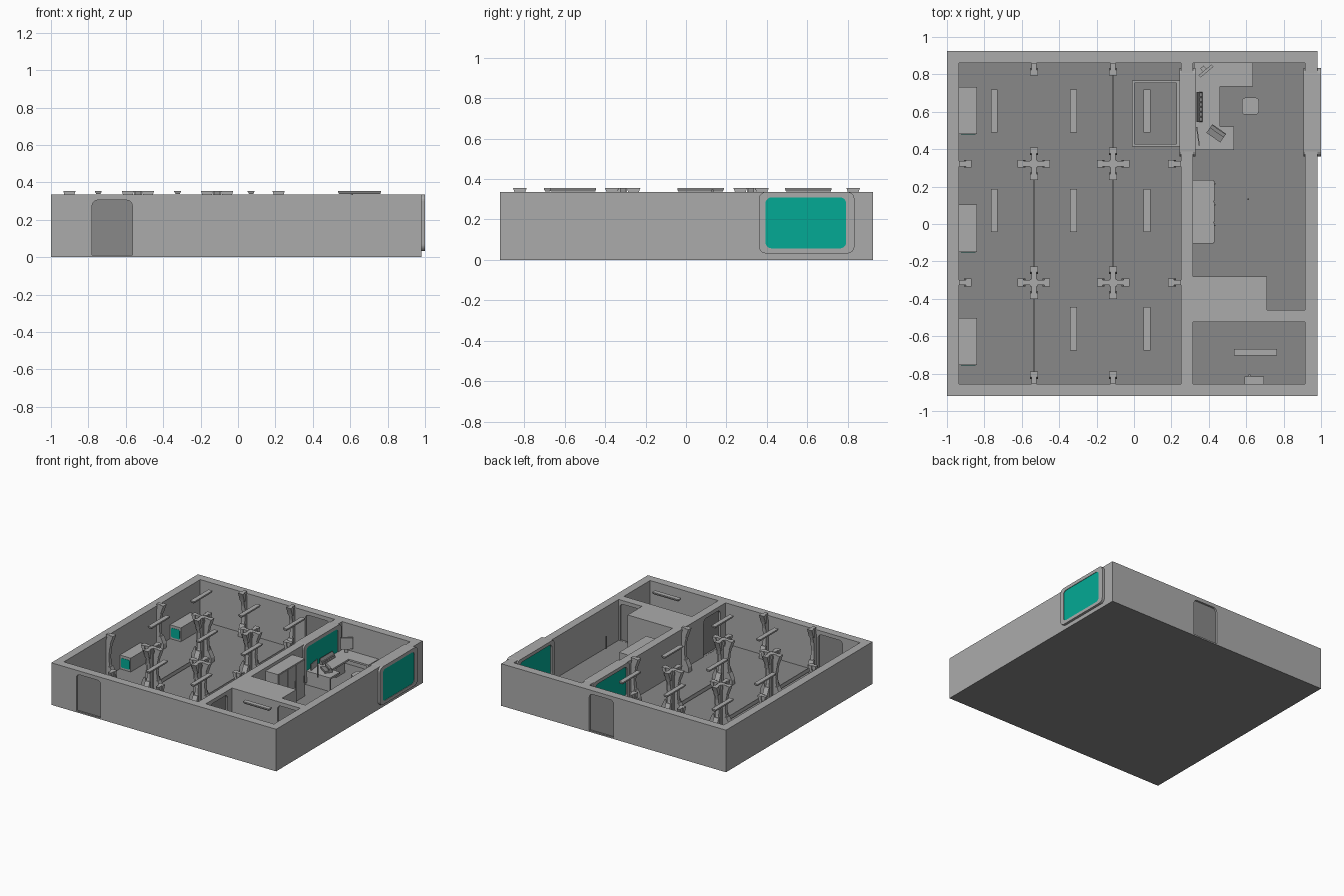
import bpy, bmesh, math
from mathutils import Matrix

if "Cube" in bpy.data.objects:
    bpy.data.objects.remove(bpy.data.objects["Cube"])

AX = {'x': lambda u, v, w: (w, u, v), 'y': lambda u, v, w: (u, w, v), 'z': lambda u, v, w: (u, v, w)}

def material(name, r, g, b):
    m = bpy.data.materials.new(name)
    m.diffuse_color = (r, g, b, 1)
    m.use_nodes = True
    m.node_tree.nodes["Principled BSDF"].inputs["Base Color"].default_value = m.diffuse_color
    return m

grey = material("grey", 0.41, 0.41, 0.41)
dark = material("dark_grey", 0.25, 0.25, 0.25)
teal = material("teal_glass", 0.001, 0.40, 0.30)

def make(name, bm, mat=None):
    bmesh.ops.recalc_face_normals(bm, faces=bm.faces)
    me = bpy.data.meshes.new(name)
    bm.to_mesh(me)
    bm.free()
    ob = bpy.data.objects.new(name, me)
    bpy.context.collection.objects.link(ob)
    me.materials.append(mat or grey)
    return ob

def loft(name, axis, loops, ring=False, mat=None):
    """Skin (points, offset) loops along an axis; ring closes back to the first loop, else both ends are capped."""
    bm = bmesh.new()
    vs = [[bm.verts.new(AX[axis](u, v, w)) for u, v in pts] for pts, w in loops]
    n = len(vs[0])
    for a, b in zip(vs, vs[1:] + (vs[:1] if ring else [])):
        for i in range(n):
            bm.faces.new((a[i], a[(i + 1) % n], b[(i + 1) % n], b[i]))
    if not ring:
        bm.faces.new(vs[0])
        bm.faces.new(vs[-1])
    return make(name, bm, mat)

def prism(name, axis, pts, lo, hi, mat=None):
    return loft(name, axis, [(pts, lo), (pts, hi)], mat=mat)

def rect(u0, u1, v0, v1):
    return [(u0, v0), (u1, v0), (u1, v1), (u0, v1)]

def box(name, x0, x1, y0, y1, z0, z1, mat=None):
    return prism(name, 'z', rect(x0, x1, y0, y1), z0, z1, mat)

def rounded(u0, u1, v0, v1, r, n=5, square_base=False):
    pts = []
    for cu, cv, a in ((u1 - r, v1 - r, 0), (u0 + r, v1 - r, 90), (u0 + r, v0 + r, 180), (u1 - r, v0 + r, 270)):
        if square_base and a >= 180:
            pts.append((u0 if a == 180 else u1, v0))
            continue
        for i in range(n + 1):
            t = math.radians(a + 90 * i / n)
            pts.append((cu + r * math.cos(t), cv + r * math.sin(t)))
    return pts

def cut(ob, cutter):
    m = ob.modifiers.new("cut", 'BOOLEAN')
    m.operation, m.object, m.solver = 'DIFFERENCE', cutter, 'EXACT'
    cutter.hide_render = True
    bpy.context.view_layer.objects.active = ob
    bpy.ops.object.modifier_apply(modifier=m.name)
    bpy.data.objects.remove(cutter)

def place(ob, x, y, z=0, deg=0):
    ob.data.transform(Matrix.Translation((x, y, z)) @ Matrix.Rotation(math.radians(deg), 4, 'Z'))
    return ob

# Building shell: solid slab with the rooms hollowed out
shell = box("walls_and_floor", -1, 0.98, -0.92, 0.925, 0, 0.335)
cut(shell, box("hall_cut", -0.935, 0.25, -0.855, 0.86, 0.01, 0.5))
L_room = [(0.315, -0.28), (0.71, -0.28), (0.71, -0.46), (0.915, -0.46), (0.915, 0.86), (0.315, 0.86)]
cut(shell, prism("office_cut", 'z', L_room, 0.01, 0.5))
cut(shell, box("small_room_cut", 0.315, 0.915, -0.855, -0.525, 0.01, 0.5))

# Door recesses on both faces of each wall, with dark panels
def door(axis, u0, u1, face_a, face_b, depth=0.018):
    outline = rounded(u0, u1, 0.011, 0.305, 0.03, 4, True)
    for lo, hi in ((face_a - 0.01, face_a + depth), (face_b - depth, face_b + 0.01)):
        cut(shell, prism("door_cut", axis, outline, lo, hi))
    prism("door_panel", axis, outline, face_a + depth - 0.003, face_b - depth + 0.003, dark)

door('y', -0.78, -0.565, -0.92, -0.855)
door('y', -0.01, 0.205, 0.86, 0.925)
door('x', -0.79, -0.58, 0.25, 0.315)
door('y', 0.715, 0.905, -0.525, -0.46)

# Windows with flat rounded frames
for name, a, b in (("outer_window", 0.905, 1.0), ("inner_window", 0.243, 0.328)):
    cut(shell, prism("window_cut", 'x', rounded(0.38, 0.81, 0.045, 0.322, 0.04), a - 0.02, b + 0.02))
    big = rounded(0.36, 0.833, 0.032, 0.336, 0.035)
    small = rounded(0.393, 0.792, 0.057, 0.309, 0.03)
    loft(name + "_frame", 'x', [(small, a), (big, a), (big, b), (small, b)], ring=True)
    prism(name + "_glass", 'x', small, a + 0.012, b - 0.004, teal)

# Ribs: waisted stem with heavy foot and head, pointing along +x before rotation
RIB = [(0, 0), (0.05, 0), (0.05, 0.06), (0.032, 0.11), (0.026, 0.17), (0.032, 0.24), (0.052, 0.32),
       (0.058, 0.355), (0, 0.355), (0.008, 0.33), (0, 0.3)]
FOOT = [(0.028, 0), (0.067, 0), (0.067, 0.045), (0.042, 0.1), (0.028, 0.1)]
HEAD = [(0.026, 0.285), (0.042, 0.285), (0.058, 0.33), (0.067, 0.355), (0.036, 0.355)]

def rib(x, y, deg):
    for name, pts, w in (("rib_stem", RIB, 0.014), ("rib_foot", FOOT, 0.021), ("rib_head", HEAD, 0.021)):
        place(prism(name, 'y', pts, -w, w), x, y, 0.005, deg).data.transform(Matrix.Diagonal((1, 1, 0.986, 1)))

CX, CY = (-0.535, -0.112), (0.322, -0.313)
for x in CX:
    for y in CY:
        box("column_core", x - 0.02, x + 0.02, y - 0.02, y + 0.02, 0.005, 0.352)
        for k in range(4):
            t = math.radians(90 * k)
            rib(x + 0.02 * math.cos(t), y + 0.02 * math.sin(t), 90 * k)
    rib(x, 0.86, -90)
    rib(x, -0.855, 90)
for y in CY:
    rib(-0.935, y, 0)
    rib(0.25, y, 180)

# Low rails between columns
for x, y0, y1 in ((CX[0], -0.24, 0.25), (CX[0], -0.8, -0.39), (CX[1], -0.24, 0.25), (CX[1], 0.4, 0.8)):
    box("low_rail", x - 0.003, x + 0.003, y0, y1, 0.025, 0.055)

# Ceiling light bars, narrower underneath
def light_bar(x, y, hx, hy):
    sx, sy = (0.6, 0.96) if hx < hy else (0.96, 0.6)
    low = rect(x - hx * sx, x + hx * sx, y - hy * sy, y + hy * sy)
    top = rect(x - hx, x + hx, y - hy, y + hy)
    loft("light_bar", 'z', [(low, 0.337), (top, 0.35), (top, 0.355)])

for x in (-0.747, -0.323, 0.07):
    for y in (0.605, 0.072, -0.56):
        if not (x < -0.7 and y < -0.5):
            light_bar(x, y, 0.018, 0.115)
light_bar(0.65, -0.685, 0.115, 0.018)
box("hanging_cord", 0.607, 0.615, 0.127, 0.135, 0.25, 0.348, dark)

# Storage pods along the left wall with teal end screens
for y in (-0.755, -0.15, 0.48):
    box("pod", -0.94, -0.84, y, y + 0.253, 0.005, 0.12)
    prism("pod_screen", 'y', rounded(-0.925, -0.848, 0.025, 0.1, 0.01, 2), y - 0.002, y + 0.005, teal)

# Floor hatch rim
hatch = [(rect(-0.012 + i, 0.242 - i, 0.415 + i, 0.768 - i), z)
         for i, z in ((0, 0.005), (0, 0.025), (0.014, 0.025), (0.014, 0.005))]
loft("hatch_rim", 'z', hatch, ring=True)

# Office desk with supports
DESK = [(0.32, 0.395), (0.535, 0.395), (0.535, 0.52), (0.46, 0.52), (0.46, 0.735), (0.636, 0.735), (0.636, 0.86), (0.32, 0.86)]
prism("desk_top", 'z', DESK, 0.108, 0.122)
box("desk_side_front", 0.32, 0.53, 0.4, 0.415, 0.005, 0.11)
box("desk_side_back", 0.616, 0.631, 0.74, 0.86, 0.005, 0.11)
box("desk_drawers", 0.32, 0.43, 0.62, 0.73, 0.005, 0.11)

# Desk equipment: monitor, control console, telephone, lamp
place(box("monitor_screen", -0.045, 0.045, -0.008, 0.008, 0.03, 0.12), 0.385, 0.818, 0.122, 40)
place(box("monitor_stand", -0.012, 0.012, -0.006, 0.018, 0, 0.05), 0.375, 0.825, 0.122, 40)
prism("console", 'y', [(0.335, 0.122), (0.365, 0.122), (0.362, 0.135), (0.34, 0.165), (0.335, 0.165)], 0.545, 0.705, dark)
for i in range(6):
    box("console_key", 0.349, 0.364, 0.552 + i * 0.026, 0.57 + i * 0.026, 0.13, 0.146)
place(box("telephone_base", -0.045, 0.045, -0.028, 0.028, 0, 0.016, dark), 0.44, 0.485, 0.122, -35)
place(box("telephone_handset", -0.045, 0.045, 0.004, 0.024, 0.016, 0.032, dark), 0.44, 0.485, 0.122, -35)
place(box("desk_lamp", -0.003, 0.003, -0.05, 0.05, 0, 0.05), 0.342, 0.47, 0.122, 8)

# Stool
for name, r, z0, z1 in (("stool_seat", 0.045, 0.065, 0.085), ("stool_base", 0.035, 0.005, 0.016), ("stool_post", 0.01, 0.01, 0.07)):
    prism(name, 'z', rounded(0.622 - r, 0.622 + r, 0.63 - r, 0.63 + r, r * 0.35, 3), z0, z1)

# Tall cabinet with doors and handles
box("cabinet", 0.31, 0.425, -0.105, 0.235, 0.005, 0.31)
for k in range(3):
    y = -0.1 + k * 0.112
    box("cabinet_door", 0.42, 0.43, y, y + 0.106, 0.02, 0.305)
    box("cabinet_handle", 0.428, 0.435, y + 0.088, y + 0.094, 0.13, 0.18)

# Wash basin in the small room
box("basin", 0.59, 0.695, -0.86, -0.815, 0.09, 0.14)
box("basin_pedestal", 0.625, 0.66, -0.86, -0.83, 0.005, 0.09)
box("basin_tap", 0.612, 0.622, -0.815, -0.805, 0.125, 0.155)

# Dark floor and underside
shell.data.materials.clear()
shell.data.materials.append(grey)
shell.data.materials.append(dark)
for f in shell.data.polygons:
    f.material_index = int(abs(f.normal.z) > 0.9 and f.center.z < 0.02)
